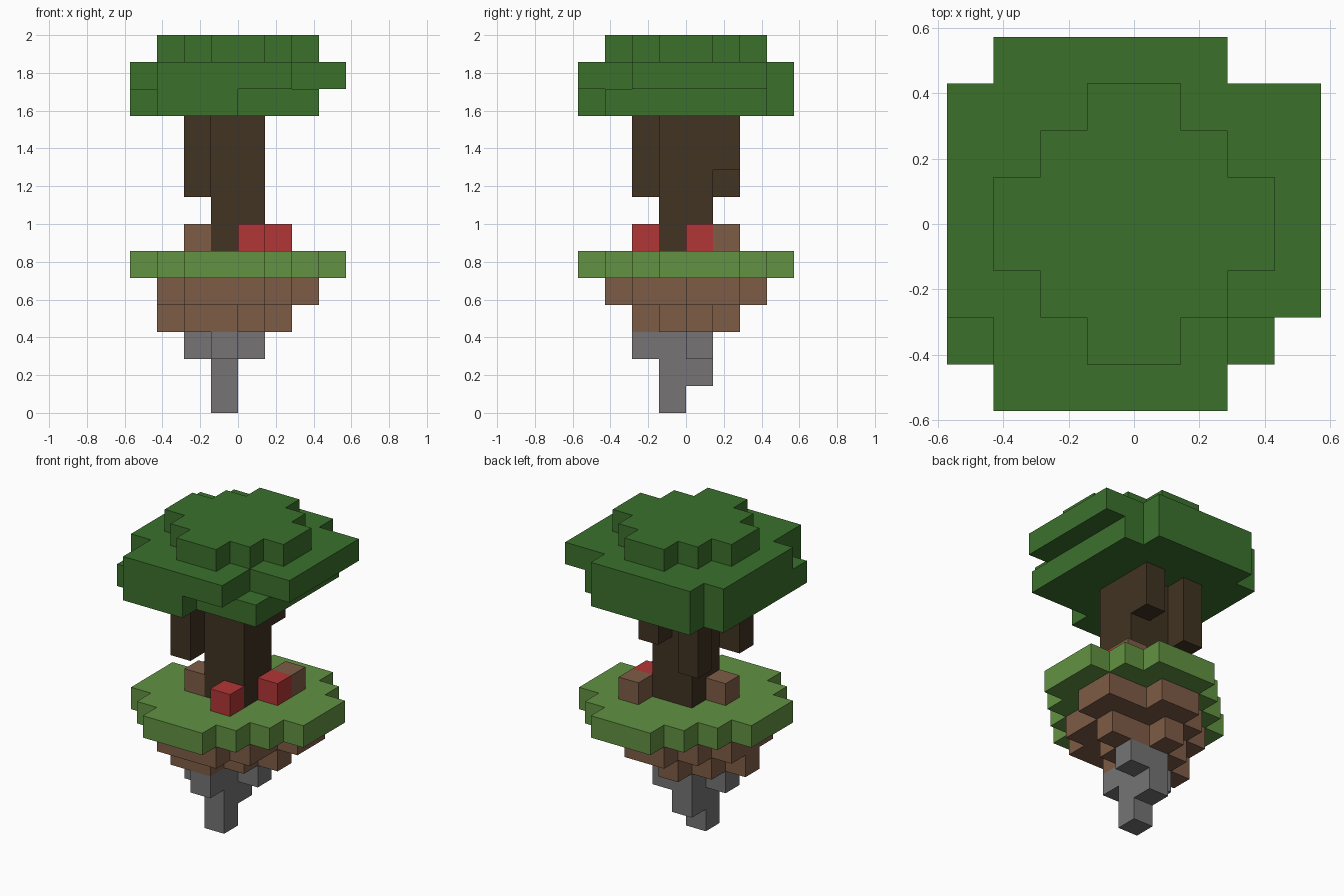
import bpy, bmesh
from mathutils import Vector

if "Cube" in bpy.data.objects:
    bpy.data.objects.remove(bpy.data.objects["Cube"], do_unlink=True)

UNIT = 1 / 7  # edge length of one block


def material(name, rgb):
    linear = [((c / 255 + 0.055) / 1.055) ** 2.4 for c in rgb] + [1]
    mat = bpy.data.materials.new(name)
    mat.use_nodes = True
    mat.diffuse_color = linear
    bsdf = mat.node_tree.nodes["Principled BSDF"]
    bsdf.inputs["Base Color"].default_value = linear
    bsdf.inputs["Roughness"].default_value = 0.9
    return mat


def box(xs, ys, zs):
    """Cells in inclusive x, y and z ranges."""
    return {(x, y, z) for x in range(xs[0], xs[1] + 1)
            for y in range(ys[0], ys[1] + 1)
            for z in range(zs[0], zs[1] + 1)}


def layer(z, first_x, spans):
    """One flat layer: an inclusive y span for each successive x."""
    cells = set()
    for i, span in enumerate(spans):
        cells |= box((first_x + i, first_x + i), span, (z, z))
    return cells


def build(name, cells, mat):
    """Skin a set of cells with outer faces only, merged where coplanar."""
    bm = bmesh.new()
    verts = {}

    def vert(p):
        key = tuple(round(c) for c in p)
        if key not in verts:
            verts[key] = bm.verts.new(Vector(key) * UNIT)
        return verts[key]

    for cell in sorted(cells):
        for axis in range(3):
            for side in (0, 1):
                step = Vector((0, 0, 0))
                step[axis] = side * 2 - 1
                if tuple(round(c) for c in Vector(cell) + step) in cells:
                    continue
                u, v = Vector((0, 0, 0)), Vector((0, 0, 0))
                u[(axis + 1) % 3] = v[(axis + 2) % 3] = 1
                base = Vector(cell)
                base[axis] += side
                ring = [base, base + u, base + u + v, base + v]
                if not side:
                    ring.reverse()
                bm.faces.new([vert(p) for p in ring])
    bmesh.ops.dissolve_limit(bm, angle_limit=0.01, verts=bm.verts[:], edges=bm.edges[:])
    mesh = bpy.data.meshes.new(name)
    bm.to_mesh(mesh)
    bm.free()
    mesh.materials.append(mat)
    obj = bpy.data.objects.new(name, mesh)
    bpy.context.collection.objects.link(obj)


stone = material("stone grey", (118, 116, 117))
dirt = material("dirt brown", (126, 92, 70))
grass = material("grass green", (98, 146, 66))
bark = material("dark bark", (65, 51, 34))
leaf = material("leaf green", (59, 113, 44))
red = material("red", (178, 54, 54))

# Floating island, from the stone tip up to the grass
build("stone_tip", box((-1, -1), (-1, -1), (0, 1)) | {(-1, 0, 1)}
      | layer(2, -2, [(-1, -1), (-2, 0), (0, 0)]), stone)
build("lower_dirt", layer(3, -3, [(-1, -1), (-2, 0), (-2, 1), (-1, 0), (0, 0)]), dirt)
build("upper_dirt", layer(4, -3, [(-2, 0), (-3, 1), (-3, 2), (-3, 2), (-2, 1), (0, 1)]), dirt)
build("grass_top", layer(5, -4, [(-2, 0), (-3, 1), (-4, 2), (-4, 3),
                                 (-4, 3), (-3, 3), (-2, 2), (-1, 1)]), grass)

# Small blocks on the grass
for name, x, y, mat in (("front_red_block", 0, -2, red), ("side_red_block", 1, 0, red),
                        ("left_brown_block", 1, 1, dirt), ("right_brown_block", -2, -1, dirt)):
    build(name, {(x, y, 6)}, mat)

# Trunk and the branches that hang below the leaves
build("trunk", box((-1, 0), (-1, 0), (6, 10)), bark)
for name, x, y, z in (("front_branch", -2, -2, 8), ("back_right_branch", -2, 1, 8),
                      ("back_branch", 0, 1, 9)):
    build(name, box((x, x), (y, y), (z, 10)), bark)

# Leaves in three stacked layers
low = box((-4, 2), (-3, 2), (11, 11)) | box((-3, -1), (-4, -4), (11, 11)) \
    | box((-3, 1), (3, 3), (11, 11))
middle = box((-3, 1), (-4, 3), (12, 12)) | box((-4, 3), (-2, 2), (12, 12))
top = layer(13, -3, [(-1, 0), (-2, 1), (-3, 2), (-3, 2), (-2, 1), (-1, 0)])
build("leaves", low | middle | top, leaf)
